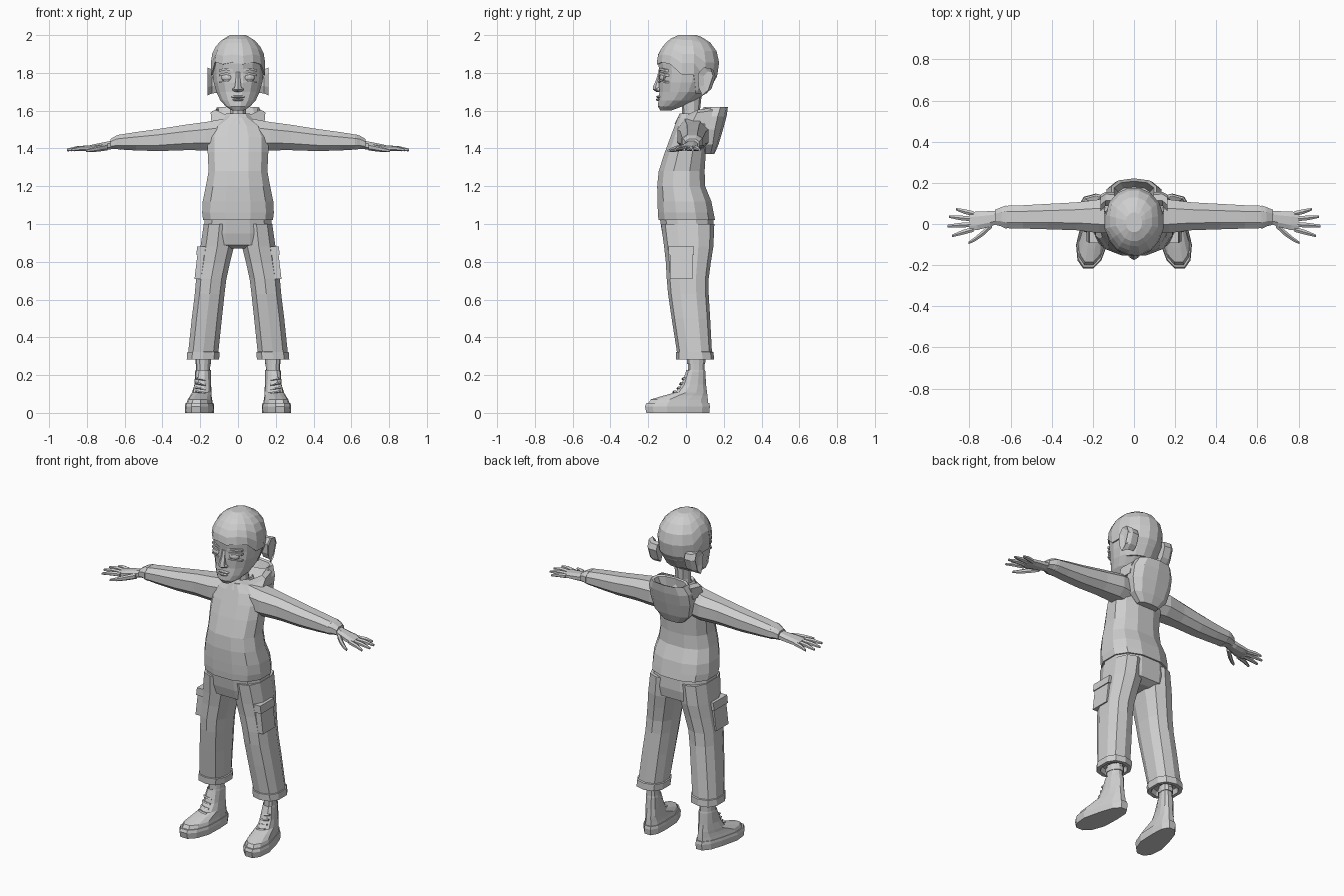
import bpy, bmesh, math
from mathutils import Vector

grey = bpy.data.materials.new("plain grey")
grey.diffuse_color = (0.62, 0.62, 0.62, 1)


def finish(name, bm, mirror=False):
    bmesh.ops.recalc_face_normals(bm, faces=bm.faces)
    mesh = bpy.data.meshes.new(name)
    bm.to_mesh(mesh)
    bm.free()
    mesh.materials.append(grey)
    ob = bpy.data.objects.new(name, mesh)
    bpy.context.collection.objects.link(ob)
    if mirror:
        ob.modifiers.new("mirror", 'MIRROR').use_clip = False
    return ob


def loft(name, rings, mirror=False):
    """Skin a list of equal point loops and cap both ends."""
    bm = bmesh.new()
    vs = [[bm.verts.new(p) for p in r] for r in rings]
    n = len(vs[0])
    for a, b in zip(vs, vs[1:]):
        for i in range(n):
            j = (i + 1) % n
            bm.faces.new((a[i], a[j], b[j], b[i]))
    bm.faces.new(vs[0])
    bm.faces.new(vs[-1])
    return finish(name, bm, mirror)


def unit(n, p):
    """Rounded-box outline; p = 1 is a circle, smaller is boxier."""
    out = []
    for i in range(n):
        a = 2 * math.pi * (i + 0.5) / n
        c, s = math.cos(a), math.sin(a)
        out.append((math.copysign(abs(c) ** p, c), math.copysign(abs(s) ** p, s)))
    return out


def flat_ring(z, x0, x1, y0, y1, n=12, p=0.8):
    return [Vector(((x0 + x1) / 2 + c * (x1 - x0) / 2,
                    (y0 + y1) / 2 + s * (y1 - y0) / 2, z)) for c, s in unit(n, p)]


def side_ring(x, y0, y1, z0, z1, n=8, p=0.85):
    return [Vector((x, (y0 + y1) / 2 + c * (y1 - y0) / 2,
                    (z0 + z1) / 2 + s * (z1 - z0) / 2)) for c, s in unit(n, p)]


def stalk(name, path, n=6):
    """Tapered tube through (point, radius) pairs lying mostly along x."""
    return loft(name, [side_ring(x, y - r, y + r, z - r, z + r, n, 1)
                       for x, y, z, r in path], True)


def ball(name, loc, size, mirror=False, rot=0):
    bm = bmesh.new()
    bmesh.ops.create_uvsphere(bm, u_segments=10, v_segments=6, radius=1)
    for v in bm.verts:
        x, y, z = v.co.x * size[0], v.co.y * size[1], v.co.z * size[2]
        v.co = Vector((x * math.cos(rot) - y * math.sin(rot),
                       x * math.sin(rot) + y * math.cos(rot), z)) + Vector(loc)
    return finish(name, bm, mirror)


# Sweater body
loft("sweater", [flat_ring(z, -w, w, a, b) for z, w, a, b in (
    (1.02, .190, -.150, .158), (1.06, .195, -.153, .150), (1.12, .192, -.155, .138),
    (1.20, .175, -.156, .105), (1.28, .160, -.148, .102), (1.38, .165, -.115, .108),
    (1.46, .165, -.085, .115), (1.52, .135, -.062, .110), (1.565, .060, -.045, .085))])

# Sleeves and wrist bands
loft("sleeve", [side_ring(x, a, b, c, d) for x, a, b, c, d in (
    (.08, -.05, .11, 1.38, 1.562), (.17, -.05, .125, 1.385, 1.545),
    (.28, -.035, .110, 1.386, 1.530), (.42, -.030, .102, 1.382, 1.507),
    (.54, -.026, .095, 1.386, 1.490), (.63, -.024, .092, 1.392, 1.475))], True)
loft("sleeve_band", [side_ring(x, a, b, c, d) for x, a, b, c, d in (
    (.62, -.028, .094, 1.390, 1.478), (.645, -.015, .085, 1.395, 1.470),
    (.675, -.006, .072, 1.395, 1.452))], True)

# Hands
loft("palm", [side_ring(x, a, b, c, d) for x, a, b, c, d in (
    (.66, .000, .064, 1.396, 1.445), (.70, -.015, .065, 1.390, 1.436),
    (.76, -.032, .064, 1.388, 1.424), (.80, -.036, .060, 1.388, 1.414))], True)
for fname, by, tx, ty in (("little_finger", .050, .865, .072), ("ring_finger", .024, .900, .036),
                          ("middle_finger", -.002, .906, -.010), ("index_finger", -.026, .885, -.058)):
    stalk(fname, [(.78, by, 1.402, .014), (.78 + (tx - .78) * .55, by + (ty - by) * .5, 1.400, .013),
                  (tx, ty, 1.392, .007)])
stalk("thumb", [(.69, -.002, 1.408, .018), (.735, -.045, 1.400, .016),
                (.775, -.075, 1.392, .012), (.805, -.092, 1.387, .007)])

# Hood hanging on the back, with an inset opening, and collar
loft("hood", [flat_ring(z, -w, w, a, b, 10) for z, w, a, b in (
    (1.37, .070, .085, .150), (1.42, .120, .070, .172), (1.50, .140, .055, .196),
    (1.57, .140, .060, .215), (1.62, .115, .095, .222), (1.615, .100, .105, .208),
    (1.55, .080, .100, .180))])
loft("collar", [flat_ring(z, -w, w, a, b, 10, 1) for z, w, a, b in (
    (1.53, .100, -.060, .120), (1.585, .066, -.034, .100), (1.57, .052, -.024, .085))])
loft("hood_flap", [[Vector(q) for q in r] for r in (
    ((.045, -.02, 1.55), (.06, .00, 1.575), (.075, .00, 1.545), (.06, -.035, 1.53)),
    ((.11, .03, 1.55), (.12, .06, 1.605), (.145, .06, 1.59), (.14, .03, 1.53)),
    ((.10, .13, 1.55), (.10, .14, 1.615), (.13, .14, 1.60), (.14, .13, 1.53)))], True)

# Trousers
loft("trouser_seat", [flat_ring(z, -w, w, a, b) for z, w, a, b in (
    (1.035, .180, -.143, .148), (.95, .190, -.130, .152), (.89, .185, -.112, .142),
    (.87, .06, -.07, .10))])
loft("trouser_leg", [flat_ring(z, x0, x1, a, b, 10) for z, x0, x1, a, b in (
    (1.00, .010, .185, -.132, .150), (.88, .018, .202, -.116, .145),
    (.80, .038, .212, -.107, .132), (.71, .058, .225, -.102, .120),
    (.63, .068, .232, -.095, .120), (.50, .082, .248, -.076, .128),
    (.31, .102, .268, -.046, .138))], True)
loft("trouser_cuff", [flat_ring(z, x0, x1, a, b, 10) for z, x0, x1, a, b in (
    (.31, .125, .245, -.02, .115), (.282, .115, .255, -.03, .125),
    (.282, .097, .275, -.052, .148), (.322, .093, .272, -.054, .146),
    (.326, .110, .258, -.04, .13))], True)


# Side pockets and their flaps
def plate(name, z0, z1, y0, y1, inner, outer):
    loft(name, [[Vector((x + (.87 - z) * .12, y, z)) for y, z in
                 ((y0, z0), (y1, z0), (y1, z1), (y0, z1))] for x in (inner, outer)], True)


plate("pocket", .71, .875, -.085, .035, .15, .211)
plate("pocket_flap", .835, .882, -.092, .042, .15, .217)


# Ankles and shoes, toes turned slightly out
def foot(name, rows, n=12):
    rings = [flat_ring(z, .185 - w, .185 + w, a, b, n, .85) for z, w, a, b in rows]
    for r in rings:
        for v in r:
            if v.y > 0:
                v.x = .185 + (v.x - .185) * .85
            v.x -= .14 * (v.y - .05)
    loft(name, rings, True)


foot("ankle", ((.18, .042, .010, .098), (.30, .044, .010, .098)))
foot("shoe_sole", ((0, .076, -.215, .128), (.035, .078, -.222, .132), (.052, .074, -.214, .128)))
foot("shoe_upper", ((.045, .071, -.208, .122), (.072, .064, -.190, .120), (.092, .057, -.120, .117),
                    (.108, .053, -.060, .114), (.150, .050, -.026, .108), (.218, .048, -.002, .104),
                    (.228, .046, .000, .102), (.215, .040, .008, .094)))
foot("sock_band", ((.258, .047, .004, .103), (.285, .048, .003, .104)))
for i, (y, z) in enumerate(((-.068, .108), (-.046, .128), (-.032, .152), (-.020, .178))):
    x = .198
    loft("lace_%d" % (i + 1), [[Vector((x + s * .026, y + dy + abs(s) * .006, z + dz + s * .005))
         for dy, dz in ((-.005, 0), (0, .007), (.012, .003), (.006, -.006))] for s in (-1, 0, 1)], True)

# Neck
loft("neck", [flat_ring(z, -w, w, a, b, 10, 1) for z, w, a, b in (
    (1.52, .052, -.025, .082), (1.60, .044, -.020, .074), (1.70, .050, -.030, .085))])

# Head: height, half width, front, back
HEAD = ((1.600, .030, -.136, -.080), (1.622, .066, -.150, -.020), (1.655, .096, -.148, .058),
        (1.70, .117, -.143, .118), (1.75, .131, -.146, .150), (1.80, .138, -.143, .166),
        (1.85, .139, -.150, .171), (1.90, .131, -.142, .164), (1.945, .107, -.113, .137),
        (1.978, .070, -.074, .094), (1.994, .030, -.030, .045))
loft("head", [flat_ring(z, -w, w, a, b, 16, 1) for z, w, a, b in HEAD])


def head_at(z):
    for p, q in zip(HEAD, HEAD[1:]):
        if z <= q[0]:
            t = (z - p[0]) / (q[0] - p[0])
            return [u + (v - u) * t for u, v in zip(p, q)]
    return HEAD[-1]


# Hair shell whose lower edge runs from the fringe down to the nape
rings = []
for k in range(8):
    ring = []
    for i, (c, s) in enumerate(unit(16, 1)):
        low = 1.845 if s < -.5 else (1.79 if s < .3 else 1.69)
        low += .012 * (i % 2) if s < -.5 else 0
        t = max(k - 1, 0) / 6
        z = low + (1.993 - low) * math.sin(t * math.pi / 2) ** .9
        _, w, a, b = head_at(z)
        g = -.006 if k == 0 else .008
        ring.append(Vector((c * (w + g), (a + b) / 2 + s * ((b - a) / 2 + g),
                            z + (.007 * t if k else 0))))
    rings.append(ring)
loft("hair", rings)

# Ears
loft("ear", [[Vector((x, .098 + y * s + .02 * (s < .9), 1.755 + z * s)) for y, z in
              ((-.012, -.075), (.020, -.045), (.045, .030), (.032, .070), (-.005, .074), (-.035, .040),
               (-.032, -.030))] for x, s in ((.095, .8), (.138, .85), (.162, 1), (.152, .7))], True)

# Face features
ball("eye", (.062, -.124, 1.775), (.030, .014, .018), True, .35)
for part, z, h in (("upper_eyelid", 1.794, .006), ("lower_eyelid", 1.757, .004), ("eyebrow", 1.818, .006)):
    loft(part, [[Vector((x, y + dy, z + dz + lift)) for dy, dz in
                 ((-.008, -h), (-.008, h), (.012, h), (.012, -h))]
                for x, y, lift in ((.026, -.137, -.006), (.062, -.130, .003), (.100, -.102, -.006))], True)
loft("nose", [flat_ring(z, -w, w, a, -.12, 6, 1) for z, w, a in (
    (1.805, .012, -.146), (1.765, .014, -.158), (1.728, .020, -.174),
    (1.712, .026, -.176), (1.700, .016, -.158))])
ball("nostril_wing", (.019, -.146, 1.712), (.012, .014, .010), True)
ball("upper_lip", (0, -.142, 1.673), (.040, .016, .008))
ball("lower_lip", (0, -.143, 1.658), (.032, .017, .008))
